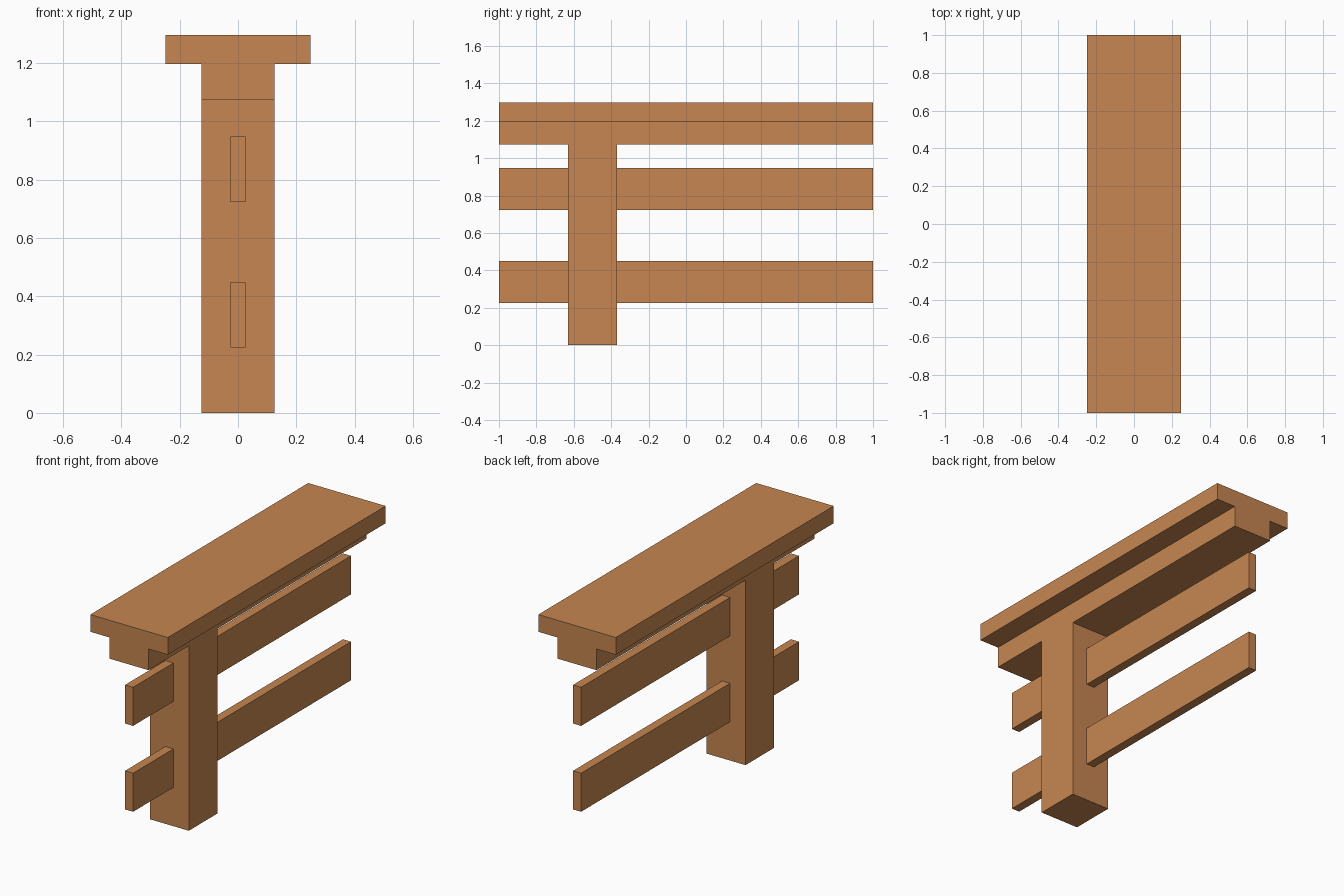
import bpy
import bmesh

if "Cube" in bpy.data.objects:
    bpy.data.objects.remove(bpy.data.objects["Cube"])

wood = bpy.data.materials.new("warm wood")
wood.diffuse_color = (0.57, 0.24, 0.082, 1.0)
wood.use_nodes = True
wood.node_tree.nodes["Principled BSDF"].inputs["Base Color"].default_value = wood.diffuse_color


def box(name, x, y, z):
    """Box spanning the (min, max) ranges given on each axis."""
    bm = bmesh.new()
    bmesh.ops.create_cube(bm, size=1.0)
    for v in bm.verts:
        v.co = [lo + (c + 0.5) * (hi - lo) for c, (lo, hi) in zip(v.co, (x, y, z))]
    mesh = bpy.data.meshes.new(name)
    bm.to_mesh(mesh)
    bm.free()
    mesh.materials.append(wood)
    obj = bpy.data.objects.new(name, mesh)
    bpy.context.collection.objects.link(obj)
    return obj


LENGTH = (-1.0, 1.0)

# Wide cap plank and the beam under it
box("top_plank", (-0.249, 0.249), LENGTH, (1.197, 1.297))
box("support_beam", (-0.125, 0.125), LENGTH, (1.074, 1.197))

# Single off-centre post
box("post", (-0.125, 0.125), (-0.63, -0.368), (0.0, 1.074))

# Two thin rails passing through the post
for name, base in (("lower_rail", 0.225), ("upper_rail", 0.724)):
    box(name, (-0.026, 0.026), LENGTH, (base, base + 0.224))
